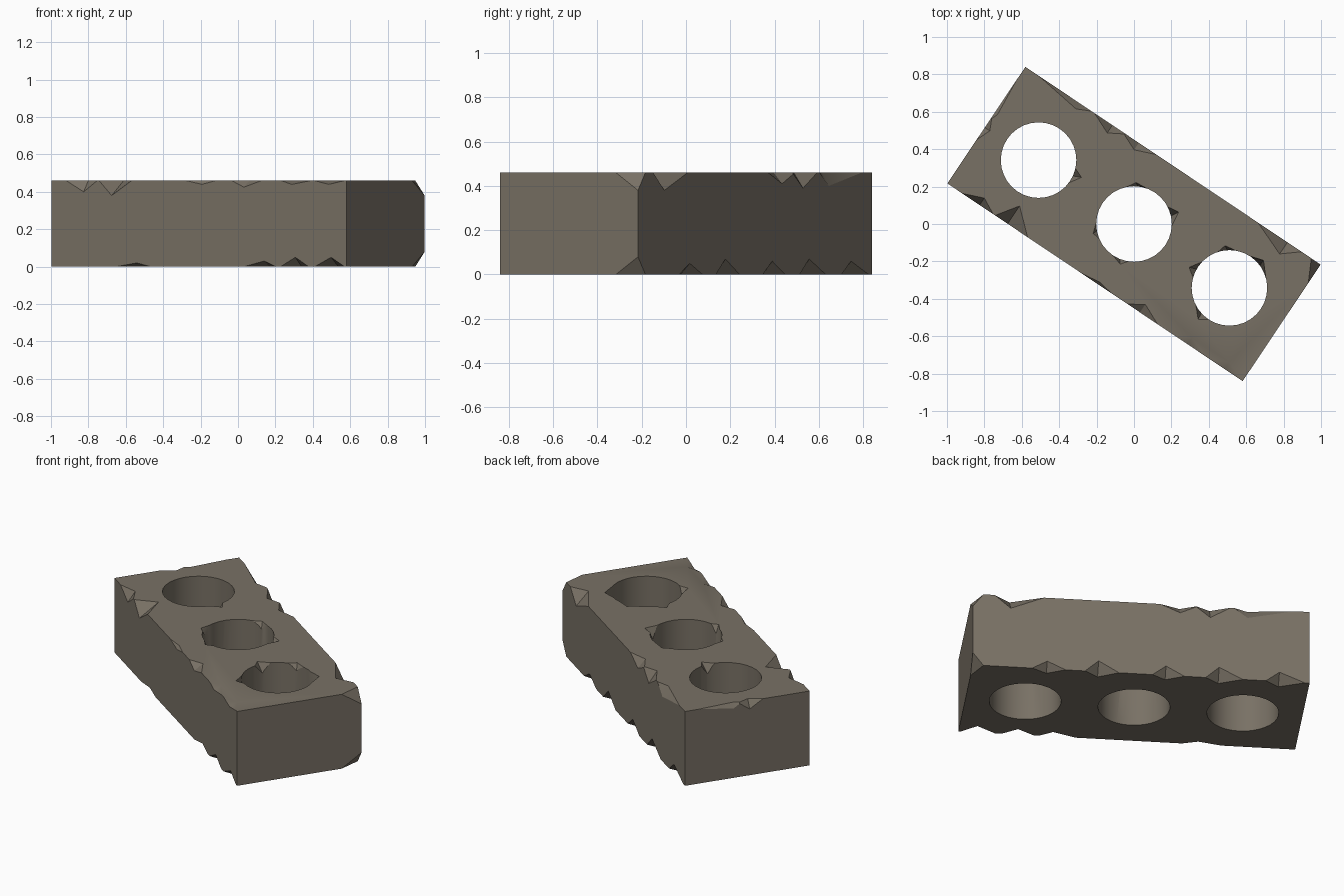
import bpy, bmesh, math
from mathutils import Vector, Matrix

if "Cube" in bpy.data.objects:
    bpy.data.objects.remove(bpy.data.objects["Cube"])

L, W, H = 0.95, 0.375, 0.46          # half length, half width, height
TILT = math.radians(-33.8)
R, GAP = 0.202, 0.614                # hole radius and spacing


def mesh_object(name, bm):
    mesh = bpy.data.meshes.new(name)
    bm.to_mesh(mesh)
    bm.free()
    ob = bpy.data.objects.new(name, mesh)
    bpy.context.collection.objects.link(ob)
    return ob


def cut(target, cutter):
    mod = target.modifiers.new("cut", 'BOOLEAN')
    mod.operation = 'DIFFERENCE'
    mod.solver = 'EXACT'
    mod.object = cutter
    bpy.context.view_layer.objects.active = target
    bpy.ops.object.modifier_apply(modifier=mod.name)
    bpy.data.objects.remove(cutter, do_unlink=True)


def hull_cut(target, points):
    bm = bmesh.new()
    for p in points:
        bm.verts.new(p)
    bmesh.ops.convex_hull(bm, input=bm.verts)
    bmesh.ops.recalc_face_normals(bm, faces=bm.faces)
    cut(target, mesh_object("chip_cutter", bm))


def chip(target, a, b, t, s):
    """Wedge flake between edge points a, b reaching t and s on the two faces."""
    a, b, t, s = map(Vector, (a, b, t, s))
    m = (a + b) / 2
    out = -((t - m) + (s - m))
    out -= out.project(b - a)
    eps = out.normalized() * 0.002
    hull_cut(target, [a + eps, b + eps, t + (t - s) * .3, s + (s - t) * .3, m + out])


def corner_chip(target, corner, *pts):
    pts = [Vector(p) for p in pts]
    c = sum(pts, Vector()) / 3
    hull_cut(target, [c + (p - c) * 2.5 for p in pts] + [c + (Vector(corner) - c) * 3])


# Brick body
bm = bmesh.new()
bmesh.ops.create_cube(bm, size=1, matrix=Matrix.Translation((0, 0, H / 2))
                      @ Matrix.Diagonal((2 * L, 2 * W, H, 1)))
brick = mesh_object("brick", bm)

# Three round holes
for i in (-1, 0, 1):
    bm = bmesh.new()
    bmesh.ops.create_cone(bm, cap_ends=True, segments=32, radius1=R, radius2=R,
                          depth=1, matrix=Matrix.Translation((i * GAP, 0, H / 2)))
    cut(brick, mesh_object("hole_cutter", bm))

# Long edge flakes: start, peak, end, depth inwards, height on the side
long_edges = {
    (1, H): [(-.88, -.60, -.52, .036, .06), (-.51, -.39, -.30, .05, .07),
             (-.33, -.22, -.10, .045, .05), (.54, .736, .83, .075, .08)],
    (-1, H): [(-.86, -.742, -.65, .045, .06), (-.645, -.562, -.43, .115, .08),
              (-.10, .02, .12, .015, .02), (.206, .289, .409, .052, .035),
              (.522, .597, .73, .042, .02), (.735, .835, .945, .045, .02)],
    (1, 0): [(-.93, -.78, -.70, .06, .06), (-.58, -.44, -.36, .06, .07),
             (-.25, -.14, -.06, .05, .06), (.12, .24, .32, .06, .07),
             (.42, .53, .62, .05, .05)],
    (-1, 0): [(.28, .42, .50, .05, .03), (.52, .62, .71, .06, .05),
              (.74, .85, .94, .07, .05), (-.55, -.40, -.30, .03, .02)],
}
for (side, z), flakes in long_edges.items():
    y = side * W
    up = -1 if z else 1
    for u0, um, u1, d, h in flakes:
        chip(brick, (u0, y, z), (u1, y, z), (um, y - side * d, z), (um, y, z + up * h))

# Left end flakes
for v0, vm, v1, d, h in [(-.10, -.015, .06, .032, .05), (.03, .08, .32, .018, .03)]:
    chip(brick, (-L, v0, H), (-L, v1, H), (-L + d, vm, H), (-L, vm, H - h))

# Worn right corner, top and bottom
for z, up, drop in ((H, -1, .08), (0, 1, .08)):
    corner_chip(brick, (L, W, z), (L - .06, W, z), (L, W - .12, z), (L, W, z + up * drop))

# Hole rim flakes: hole, world angle, half span, depth outwards, height
for i, ang, span, d, h in [(-1, -25, 13, .045, .06), (0, 84, 20, .02, .04),
                           (0, 12, 16, .045, .07), (0, 190, 14, .022, .05),
                           (0, 248, 14, .025, .05), (1, 150, 15, .04, .06),
                           (1, 93, 16, .025, .04), (1, 36, 22, .032, .30),
                           (1, 222, 16, .035, .06)]:
    def rim(deg, r, z):
        a = math.radians(deg) - TILT
        return (i * GAP + r * math.cos(a), r * math.sin(a), z)
    chip(brick, rim(ang - span, R, H), rim(ang + span, R, H),
         rim(ang + 3, R + d, H), rim(ang, R - .002, H - h))

# Turn into place, shade and colour
brick.data.transform(Matrix.Rotation(TILT, 4, 'Z'))
mat = bpy.data.materials.new("stone")
mat.diffuse_color = (0.19, 0.165, 0.13, 1)
mat.use_nodes = True
mat.node_tree.nodes["Principled BSDF"].inputs["Base Color"].default_value = mat.diffuse_color
brick.data.materials.clear()
brick.data.materials.append(mat)
bpy.ops.object.select_all(action='DESELECT')
brick.select_set(True)
bpy.context.view_layer.objects.active = brick
bpy.ops.object.shade_smooth_by_angle(angle=math.radians(30))
